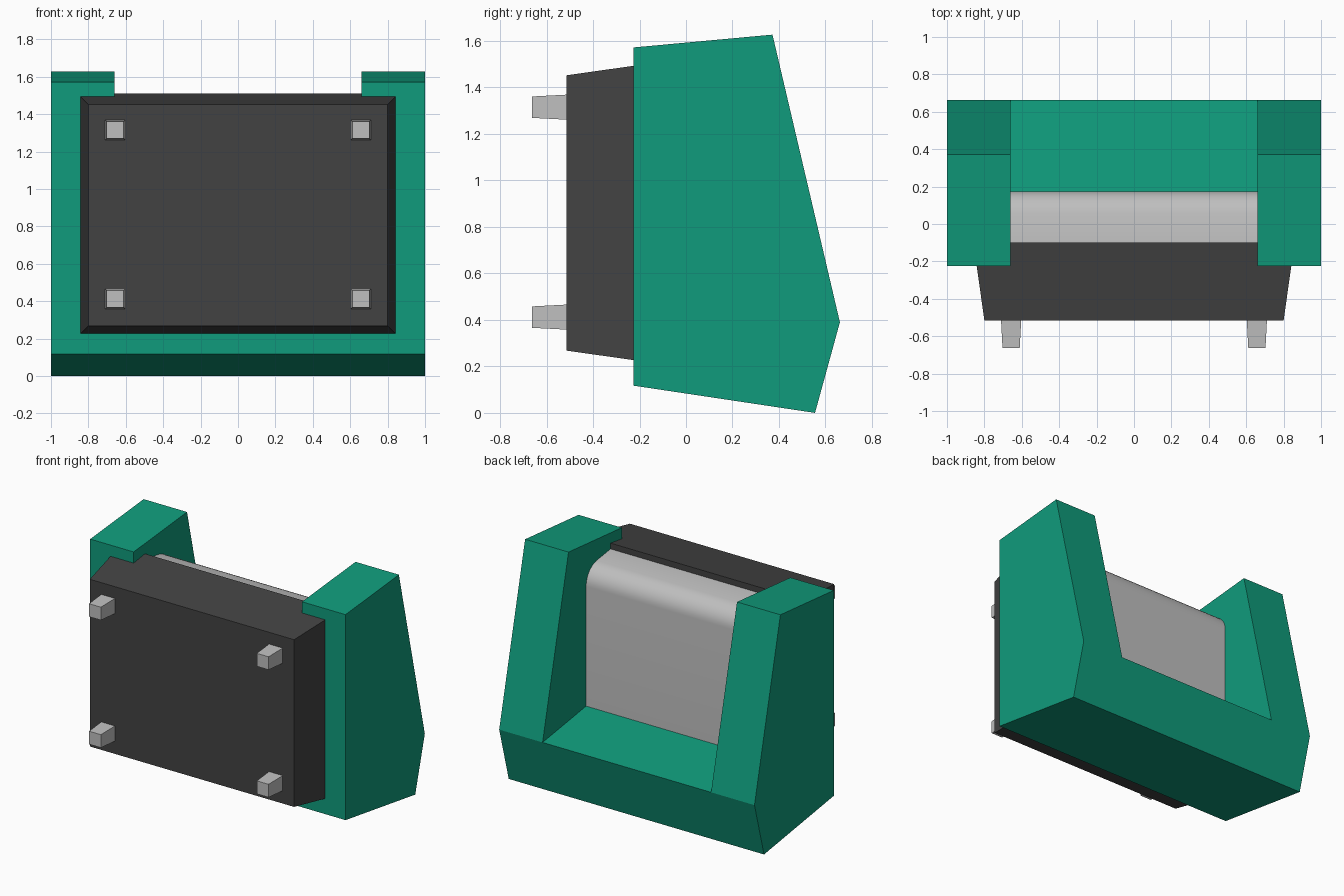
import bpy, bmesh, math

if "Cube" in bpy.data.objects:
    bpy.data.objects.remove(bpy.data.objects["Cube"])


def material(name, rgb):
    m = bpy.data.materials.new(name)
    m.diffuse_color = (*rgb, 1)
    m.use_nodes = True
    m.node_tree.nodes["Principled BSDF"].inputs["Base Color"].default_value = m.diffuse_color
    return m


GREEN = material("green upholstery", (0.005, 0.33, 0.20))
DARK = material("dark base", (0.055, 0.055, 0.055))
GREY = material("light grey", (0.52, 0.52, 0.52))


def finish(name, bm, mat):
    bmesh.ops.recalc_face_normals(bm, faces=bm.faces)
    me = bpy.data.meshes.new(name)
    bm.to_mesh(me)
    bm.free()
    me.materials.append(mat)
    ob = bpy.data.objects.new(name, me)
    bpy.context.collection.objects.link(ob)
    return ob


def loft(name, ring_a, ring_b, mat):
    """Closed solid between two matching rings of points."""
    bm = bmesh.new()
    a = [bm.verts.new(p) for p in ring_a]
    b = [bm.verts.new(p) for p in ring_b]
    n = len(a)
    bm.faces.new(a)
    bm.faces.new(b)
    for i in range(n):
        j = (i + 1) % n
        bm.faces.new((a[i], a[j], b[j], b[i]))
    return finish(name, bm, mat)


def rect(cx, cz, hx, hz, y):
    return [(cx + sx * hx, y, cz + sz * hz)
            for sx, sz in ((-1, -1), (1, -1), (1, 1), (-1, 1))]


# Green U-shaped body: lower cells across the width, upper cells for the arms
profile = [(-0.225, 0.117), (0.555, 0), (0.662, 0.39),
           (-0.225, 0.52), (0.372, 1.627), (-0.225, 1.572)]
lower, upper = (0, 1, 2, 3), (3, 2, 4, 5)
bm = bmesh.new()
sections = [[bm.verts.new((x, y, z)) for y, z in profile]
            for x in (-1, -0.66, 0.66, 1)]
faces = {}
for k, loop in ((0, lower), (1, lower), (2, lower), (0, upper), (2, upper)):
    a = [sections[k][i] for i in loop]
    b = [sections[k + 1][i] for i in loop]
    quads = [a, b] + [[a[i], a[(i + 1) % 4], b[(i + 1) % 4], b[i]] for i in range(4)]
    for q in quads:
        key = frozenset(q)
        if key in faces:        # wall shared by two cells is inside: drop it
            del faces[key]
        else:
            faces[key] = q
for q in faces.values():
    bm.faces.new(q)
bmesh.ops.recalc_face_normals(bm, faces=bm.faces)
bmesh.ops.dissolve_limit(bm, angle_limit=0.01, verts=bm.verts, edges=bm.edges)
finish("chair_body", bm, GREEN)

# Tapered dark base
loft("seat_base", rect(0, 0.86, 0.80, 0.592, -0.515),
     rect(0, 0.86, 0.859, 0.651, -0.098), DARK)

# Seat cushion with a rounded front edge
side = [(-0.15, 0.44), (0.175, 0.44), (0.175, 1.31)]
for i in range(1, 9):
    t = math.radians(80 * i / 8)
    side.append((0.035 + 0.14 * math.cos(t), 1.31 + 0.14 * math.sin(t)))
side += [(-0.098, 1.47), (-0.15, 1.47)]
cushion = loft("seat_cushion", [(-0.662, y, z) for y, z in side],
               [(0.662, y, z) for y, z in side], GREY)
bpy.context.view_layer.objects.active = cushion
cushion.select_set(True)
bpy.ops.object.shade_smooth_by_angle(angle=math.radians(40))

# Four tapered feet
for x in (-0.657, 0.657):
    for z in (0.412, 1.315):
        loft("foot", rect(x, z, 0.046, 0.046, -0.662),
             rect(x, z, 0.054, 0.054, -0.51), GREY)
